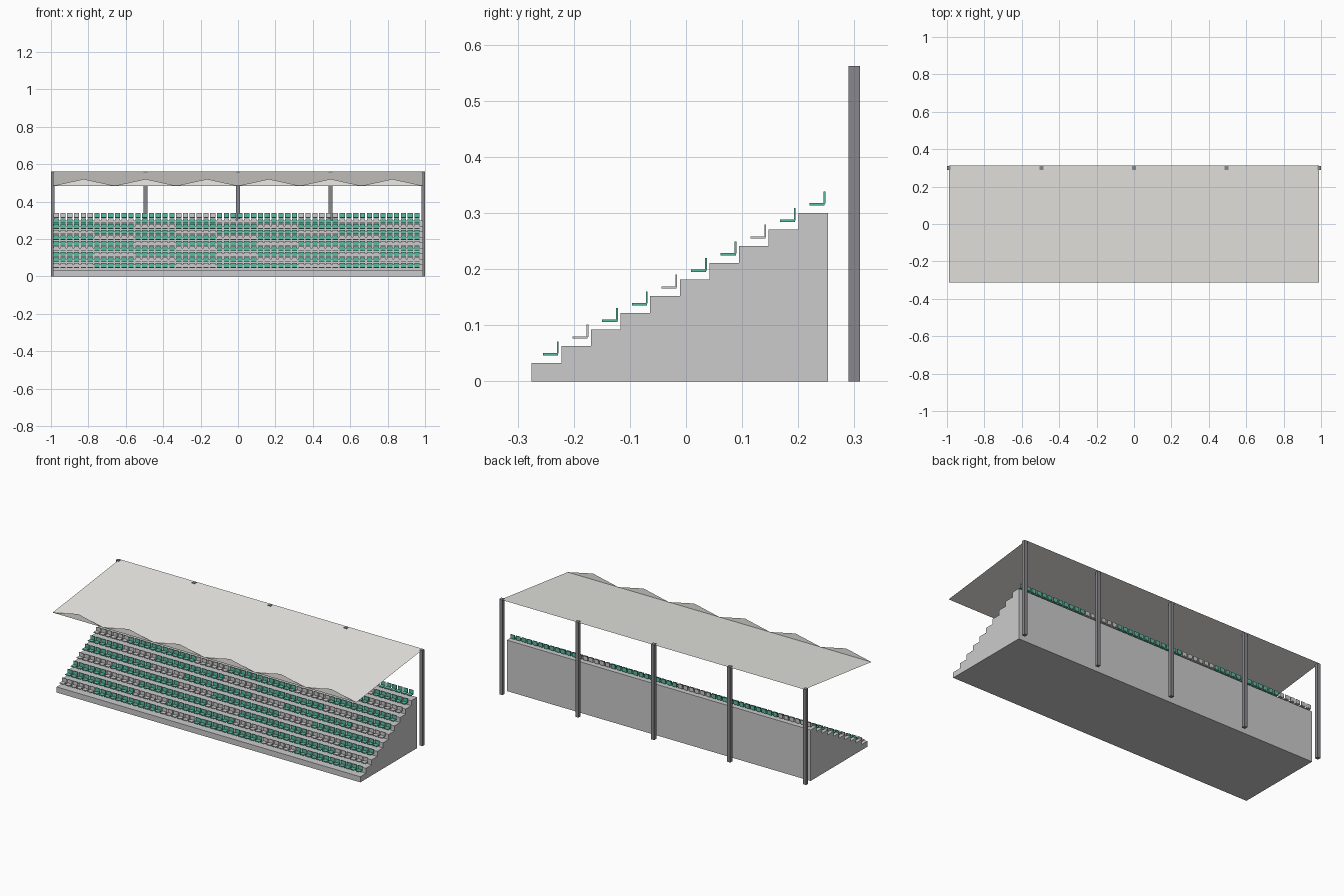
import bpy, bmesh

if "Cube" in bpy.data.objects:
    bpy.data.objects.remove(bpy.data.objects["Cube"])

def material(name, rgb):
    m = bpy.data.materials.new(name)
    m.diffuse_color = (*rgb, 1)
    m.use_nodes = True
    m.node_tree.nodes["Principled BSDF"].inputs["Base Color"].default_value = m.diffuse_color
    return m

green = material("green_plastic", (0.10, 0.50, 0.36))
dark = material("dark_steel", (0.25, 0.25, 0.27))
canvas = material("roof_sheet", (0.84, 0.83, 0.79))

def finish(bm, name, mat=None):
    me = bpy.data.meshes.new(name)
    bm.to_mesh(me)
    bm.free()
    ob = bpy.data.objects.new(name, me)
    bpy.context.collection.objects.link(ob)
    if mat:
        me.materials.append(mat)
    return ob

def box(bm, x0, x1, y0, y1, z0, z1):
    v = [bm.verts.new((x, y, z)) for x in (x0, x1) for y in (y0, y1) for z in (z0, z1)]
    for f in ((0, 1, 3, 2), (4, 6, 7, 5), (0, 4, 5, 1), (2, 3, 7, 6), (0, 2, 6, 4), (1, 5, 7, 3)):
        bm.faces.new([v[i] for i in f])

ROWS, DEPTH, RISE = 10, 0.0528, 0.0297
Y0, Z0, HALF = -0.275, 0.033, 0.99

# Stepped concrete terrace: side profile extruded along x
profile = [(Y0, 0)]
for r in range(ROWS):
    z = Z0 + r * RISE
    profile += [(Y0 + r * DEPTH, z), (Y0 + (r + 1) * DEPTH, z)]
profile.append((Y0 + ROWS * DEPTH, 0))
bm = bmesh.new()
side = bm.faces.new([bm.verts.new((-HALF, y, z)) for y, z in profile])
new = bmesh.ops.extrude_face_region(bm, geom=[side])["geom"]
bmesh.ops.translate(bm, vec=(2 * HALF, 0, 0),
                    verts=[g for g in new if isinstance(g, bmesh.types.BMVert)])
bmesh.ops.recalc_face_normals(bm, faces=bm.faces)
finish(bm, "terrace")

# Seats: pan and backrest, in blocks of six with a diagonal colour pattern
green_bm, grey_bm = bmesh.new(), bmesh.new()
for r in range(ROWS):
    y, z = Y0 + r * DEPTH, Z0 + r * RISE
    for i in range(54):
        x = -0.972 + i * 0.0364
        bm = grey_bm if (i // 6 + r) % 3 == 0 else green_bm
        box(bm, x - 0.014, x + 0.014, y + 0.020, y + 0.047, z + 0.0135, z + 0.0175)
        box(bm, x - 0.014, x + 0.014, y + 0.045, y + 0.048, z + 0.0165, z + 0.0385)
finish(green_bm, "green_seats", green)
finish(grey_bm, "grey_seats")

# Rear roof posts
bm = bmesh.new()
for k in range(-2, 3):
    x = k * 0.495
    box(bm, x - 0.01, x + 0.01, 0.29, 0.31, 0, 0.5625)
finish(bm, "roof_posts", dark)

# Thin roof sheet sloping down to the front
FRONT, LOW = -0.312, 0.485
bm = bmesh.new()
bm.faces.new([bm.verts.new(p) for p in ((-HALF, FRONT, LOW), (HALF, FRONT, LOW),
                                        (HALF, 0.312, 0.5615), (-HALF, 0.312, 0.5615))])
finish(bm, "roof", canvas)

# Row of triangular panels standing on the front roof edge
bm = bmesh.new()
w = 2 * HALF / 6
for k in range(6):
    x = -HALF + k * w
    bm.faces.new([bm.verts.new(p) for p in ((x, FRONT, LOW), (x + w, FRONT, LOW),
                                            (x + w / 2, FRONT, 0.521))])
finish(bm, "roof_front_panels", canvas)
